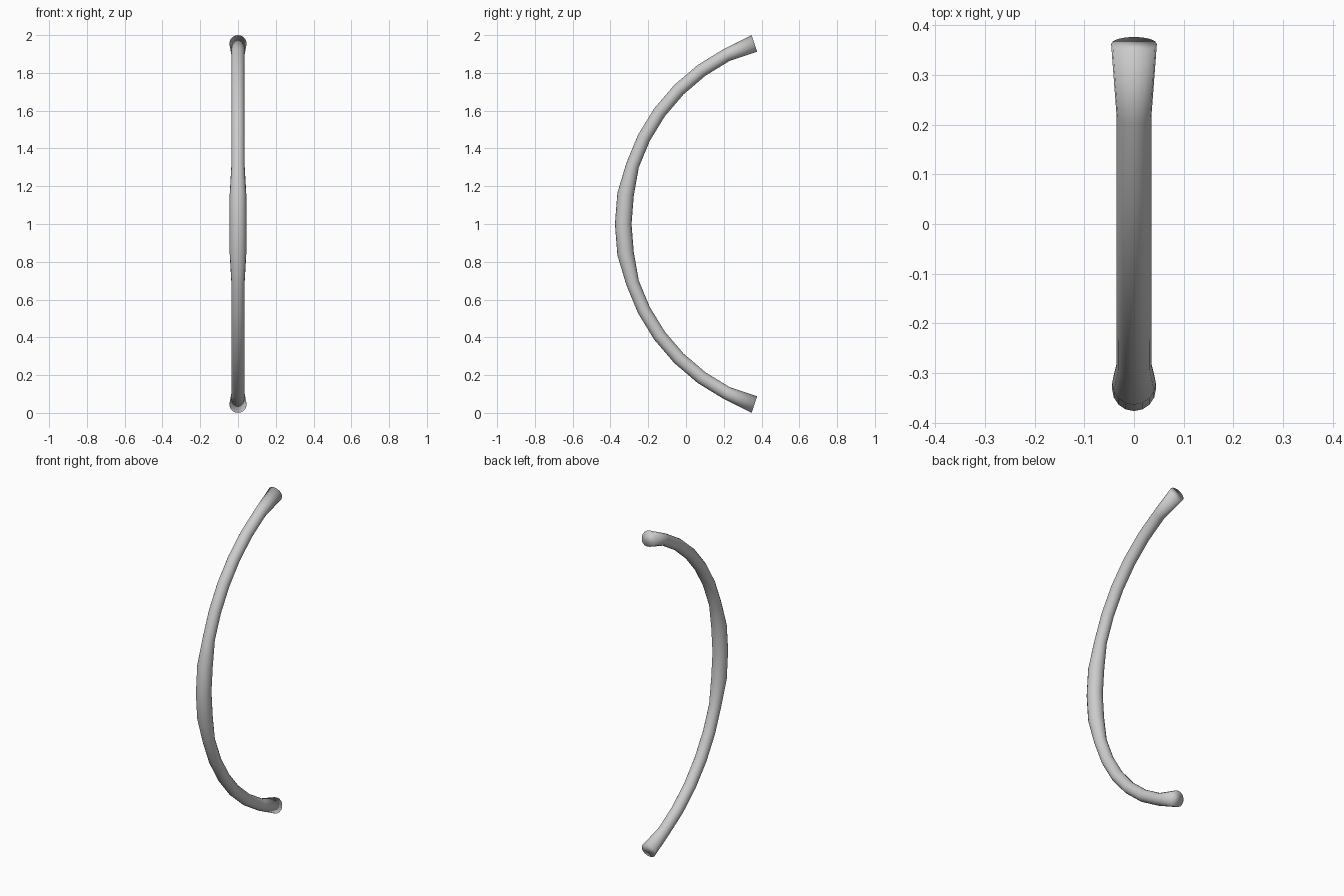
import bpy, bmesh
from math import sin, cos, pi, radians

if "Cube" in bpy.data.objects:
    bpy.data.objects.remove(bpy.data.objects["Cube"])

ARC_R, CENTRE_Y, CENTRE_Z = 1.005, 0.6727, 1.0
STEPS, STEP_DEG, SIDES = 8, 9, 16
GRIP, LIMB, TIP = 0.044, 0.035, 0.046


def radius(i):
    # thick grip in the middle, thin limbs, flared tips
    if abs(i) <= 1:
        return GRIP
    return TIP if abs(i) == STEPS else LIMB


bm = bmesh.new()

# Rings swept along a circular arc in the yz plane
rings = []
for i in range(-STEPS, STEPS + 1):
    a = radians(i * STEP_DEG)
    ring = []
    for k in range(SIDES):
        t = 2 * pi * k / SIDES
        x = radius(i) * sin(t)
        d = ARC_R + radius(i) * cos(t)
        ring.append(bm.verts.new((x, CENTRE_Y - d * cos(a), CENTRE_Z + d * sin(a))))
    rings.append(ring)

# Skin between rings
for lo, hi in zip(rings, rings[1:]):
    for k in range(SIDES):
        n = (k + 1) % SIDES
        bm.faces.new((lo[k], lo[n], hi[n], hi[k]))

# End caps
bm.faces.new(rings[0])
bm.faces.new(rings[-1])
bmesh.ops.recalc_face_normals(bm, faces=bm.faces)
for f in bm.faces:
    f.smooth = True

mesh = bpy.data.meshes.new("curved_handle")
bm.to_mesh(mesh)
bm.free()
obj = bpy.data.objects.new("curved_handle", mesh)
bpy.context.collection.objects.link(obj)
